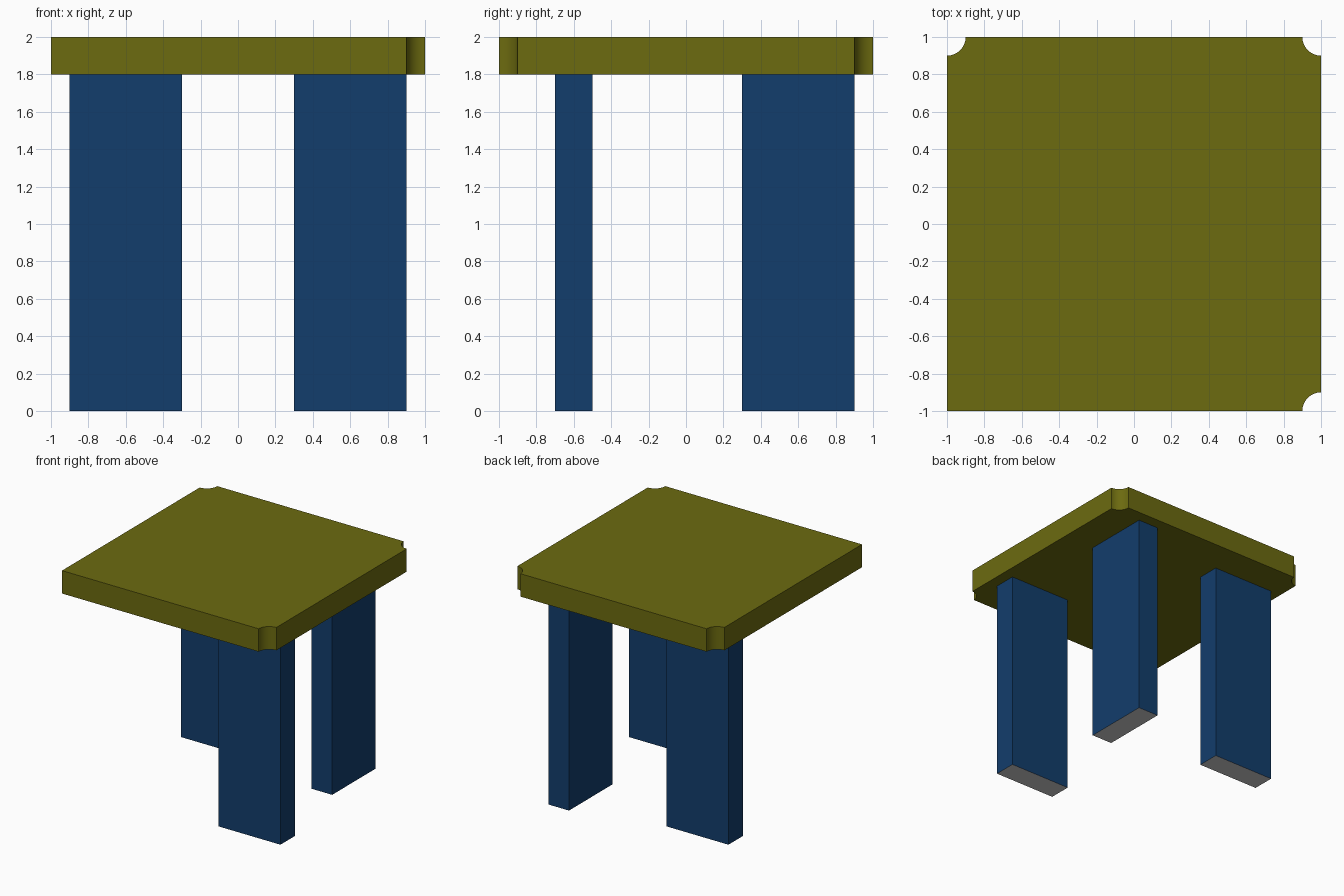
import bpy, bmesh, math

if "Cube" in bpy.data.objects:
    bpy.data.objects.remove(bpy.data.objects["Cube"])


def material(name, rgb):
    mat = bpy.data.materials.new(name)
    mat.diffuse_color = (*rgb, 1)
    mat.use_nodes = True
    mat.node_tree.nodes["Principled BSDF"].inputs["Base Color"].default_value = mat.diffuse_color
    return mat


def extrude_outline(name, outline, z0, z1, mat):
    """Solid prism from a counter-clockwise xy outline."""
    bm = bmesh.new()
    base = bm.faces.new([bm.verts.new((x, y, z0)) for x, y in outline])
    top = bmesh.ops.extrude_face_region(bm, geom=[base], use_keep_orig=True)["geom"]
    bmesh.ops.translate(bm, vec=(0, 0, z1 - z0),
                        verts=[v for v in top if isinstance(v, bmesh.types.BMVert)])
    bmesh.ops.recalc_face_normals(bm, faces=bm.faces)
    mesh = bpy.data.meshes.new(name)
    bm.to_mesh(mesh)
    bm.free()
    mesh.materials.append(mat)
    obj = bpy.data.objects.new(name, mesh)
    bpy.context.collection.objects.link(obj)
    return obj


def notch(cx, cy, start, radius=0.1, steps=16):
    """Concave quarter circle around a corner, swept clockwise from start."""
    angles = [math.radians(start - 90 * i / steps) for i in range(steps + 1)]
    return [(cx + radius * math.cos(a), cy + radius * math.sin(a)) for a in angles]


olive = material("olive", (0.15, 0.145, 0.005))
blue = material("blue", (0.006, 0.047, 0.15))

# Table top: three scooped corners, front left corner left square
outline = [(-1, -1)] + notch(1, -1, 180) + notch(1, 1, 270) + notch(-1, 1, 360)
table_top = extrude_outline("table_top", outline, 1.8, 2.0, olive)
bpy.context.view_layer.objects.active = table_top
table_top.select_set(True)
bpy.ops.object.shade_smooth_by_angle(angle=math.radians(30))

# Three plank legs: centre and size in plan, with bare grey feet
legs = {
    "front_right_leg": (0.6, -0.6, 0.6, 0.2),
    "back_right_leg": (0.6, 0.6, 0.2, 0.6),
    "back_left_leg": (-0.6, 0.6, 0.6, 0.2),
}
for name, (x, y, w, d) in legs.items():
    corners = [(x + sx * w / 2, y + sy * d / 2)
               for sx, sy in ((-1, -1), (1, -1), (1, 1), (-1, 1))]
    leg = extrude_outline(name, corners, 0, 1.8, blue)
    leg.data.materials.append(None)
    for face in leg.data.polygons:
        if face.normal.z < -0.5:
            face.material_index = 1
